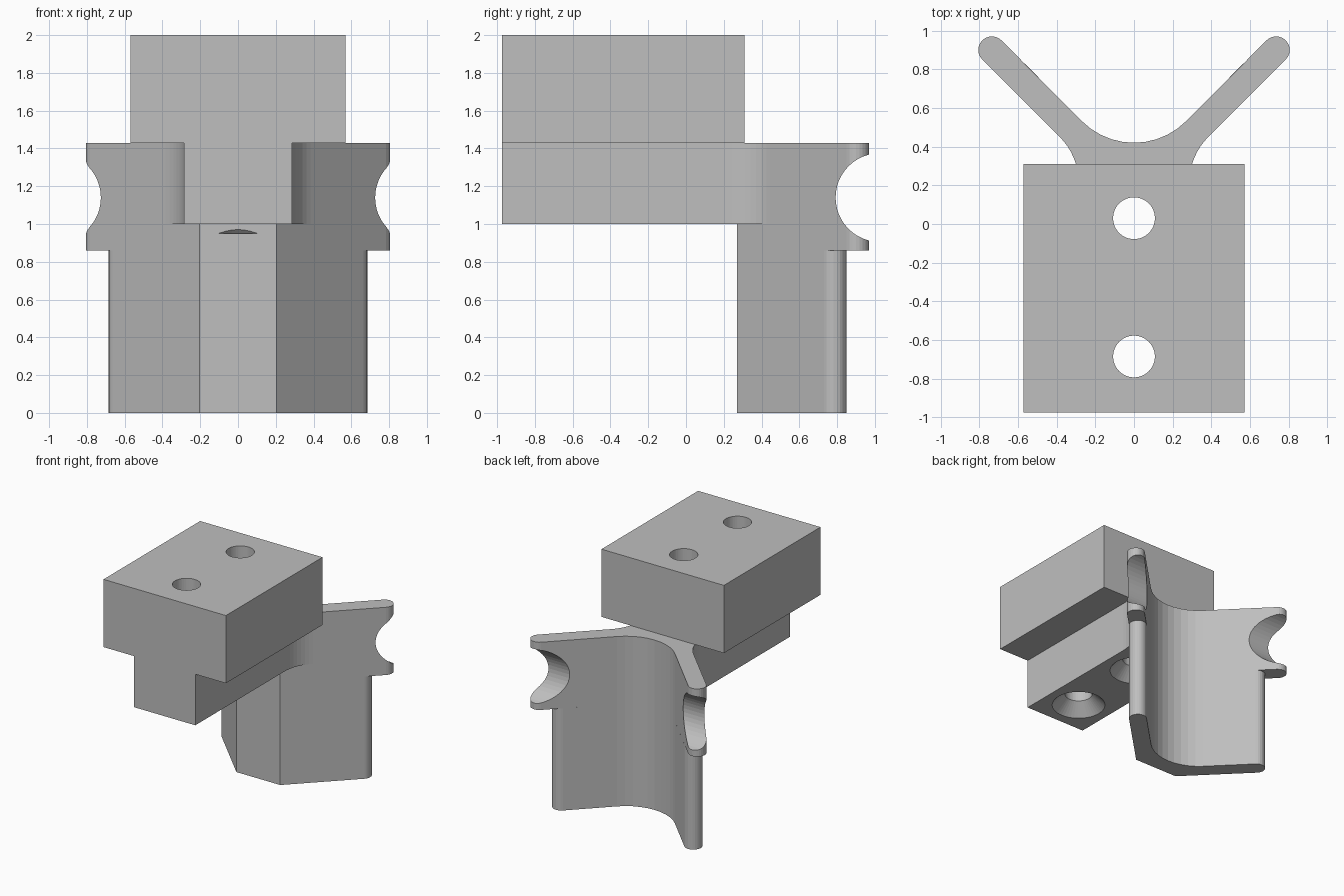
import bpy, bmesh
from math import sin, cos, radians, pi

cube = bpy.data.objects.get("Cube")
if cube:
    bpy.data.objects.remove(cube, do_unlink=True)

grey = bpy.data.materials.new("plain grey")
grey.use_nodes = True
grey.diffuse_color = (0.52, 0.52, 0.52, 1)
grey.node_tree.nodes["Principled BSDF"].inputs["Base Color"].default_value = (0.52, 0.52, 0.52, 1)


def arc(cx, cy, r, start, end, steps):
    angles = [radians(start + (end - start) * i / steps) for i in range(steps + 1)]
    return [(cx + r * cos(a), cy + r * sin(a)) for a in angles]


def mirrored(half):
    """Close a right-hand half outline with its mirror image in x."""
    return half + [(-x, y) for x, y in reversed(half) if abs(x) > 1e-5]


def prism(name, outline, z0, z1):
    """Extrude a plan outline between two heights."""
    bm = bmesh.new()
    face = bm.faces.new([bm.verts.new((x, y, z0)) for x, y in outline])
    top = bmesh.ops.extrude_face_region(bm, geom=[face])["geom"]
    bmesh.ops.translate(bm, vec=(0, 0, z1 - z0),
                        verts=[v for v in top if isinstance(v, bmesh.types.BMVert)])
    bmesh.ops.recalc_face_normals(bm, faces=bm.faces)
    mesh = bpy.data.meshes.new(name)
    bm.to_mesh(mesh)
    bm.free()
    obj = bpy.data.objects.new(name, mesh)
    mesh.materials.append(grey)
    bpy.context.collection.objects.link(obj)
    return obj


def cone(r1, r2, depth, location, rotation=(0, 0, 0)):
    bpy.ops.mesh.primitive_cone_add(vertices=48, radius1=r1, radius2=r2, depth=depth,
                                    location=location, rotation=rotation)
    obj = bpy.context.object
    obj.data.materials.append(grey)
    return obj


def combine(target, other, operation):
    """Apply a boolean and discard the operand."""
    mod = target.modifiers.new("combine", 'BOOLEAN')
    mod.operation, mod.object, mod.solver = operation, other, 'EXACT'
    bpy.context.view_layer.objects.active = target
    bpy.ops.object.modifier_apply(modifier=mod.name)
    bpy.data.objects.remove(other, do_unlink=True)


def vee(tip_x):
    """Plan of the forked wall: flat nose, splayed arms, round tips, curved hollow."""
    tip = arc(tip_x, tip_x + 0.165, 0.07, -45, 135, 12)
    hollow = arc(0, 0.80, 0.38, -45, -90, 5)
    return mirrored([(0.204, 0.27)] + tip + hollow)


# Forked wall: short arms below, longer arms above
bracket = prism("bracket", vee(0.615), 0, 0.86)
combine(bracket, prism("long_arms", vee(0.735), 0.86, 1.43), 'UNION')

# Round notch across the arm tips
combine(bracket, cone(0.235, 0.235, 3, (0, 1.027, 1.14), (0, pi / 2, 0)), 'DIFFERENCE')

# Stem with flared fillets running into the arms
flare = arc(0.626, 0.21, 0.341, 180, 135, 8)
stem = mirrored([(0.285, -0.975)] + flare + [(0.36, 0.45), (0, 0.35)])
combine(bracket, prism("stem", stem, 1.0, 1.43), 'UNION')

# Mounting block
block = mirrored([(0.57, -0.975), (0.57, 0.31)])
combine(bracket, prism("block", block, 1.43, 2.0), 'UNION')

# Two countersunk screw holes
for y in (0.03, -0.685):
    combine(bracket, cone(0.108, 0.108, 1.4, (0, y, 1.5)), 'DIFFERENCE')
    combine(bracket, cone(0.261, 0.108, 0.15, (0, y, 1.025)), 'DIFFERENCE')
